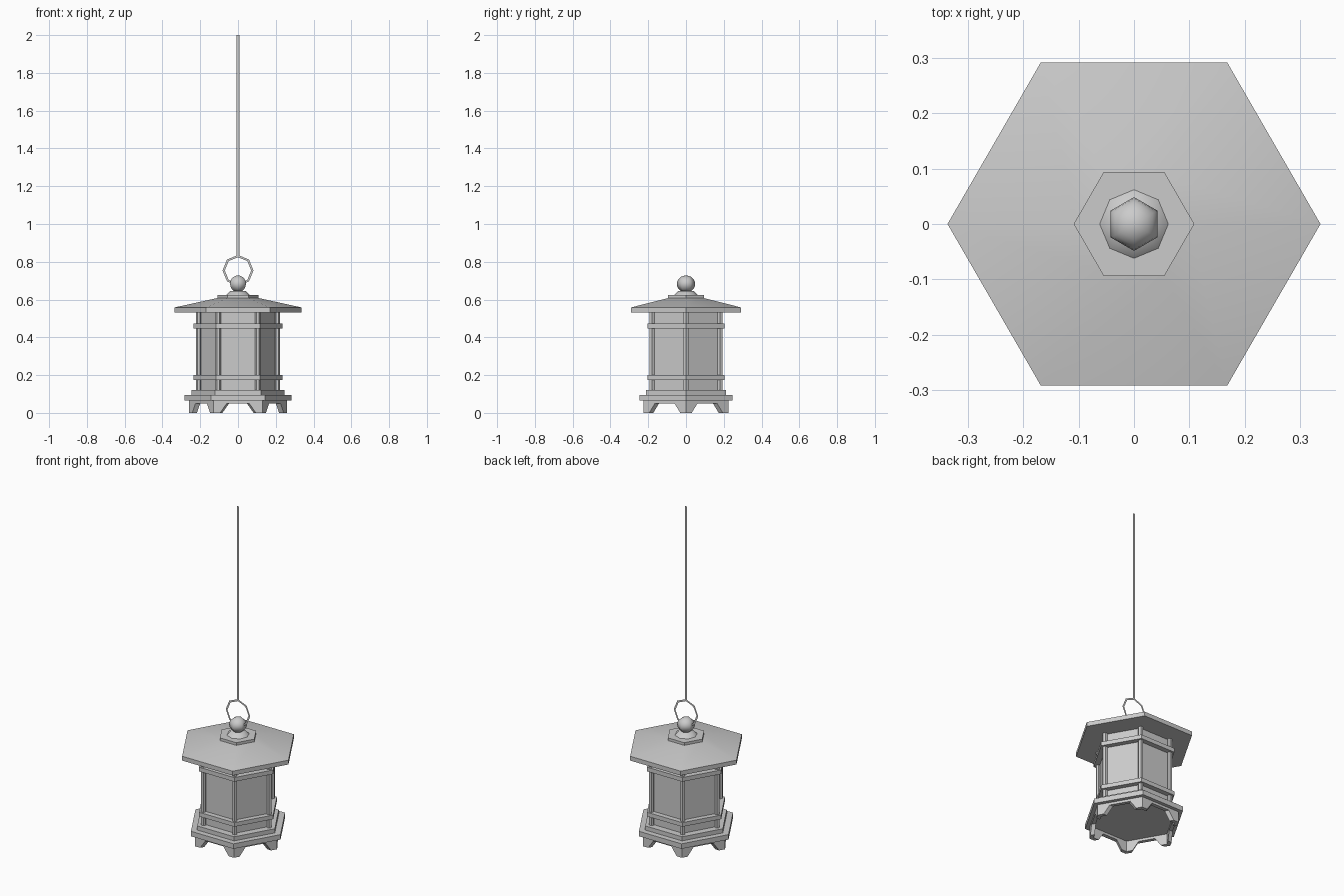
import bpy, bmesh, math
from mathutils import Vector

cube = bpy.data.objects.get("Cube")
if cube:
    bpy.data.objects.remove(cube, do_unlink=True)

grey = bpy.data.materials.new("stone grey")
grey.use_nodes = True
grey.diffuse_color = (0.6, 0.6, 0.6, 1)
grey.node_tree.nodes["Principled BSDF"].inputs["Base Color"].default_value = (0.6, 0.6, 0.6, 1)


def finish(name, bm, smooth_angle=None):
    """Turn a bmesh into a named object with the grey material."""
    mesh = bpy.data.meshes.new(name)
    bm.to_mesh(mesh)
    bm.free()
    mesh.materials.append(grey)
    obj = bpy.data.objects.new(name, mesh)
    bpy.context.collection.objects.link(obj)
    if smooth_angle:
        bpy.ops.object.select_all(action="DESELECT")
        obj.select_set(True)
        bpy.context.view_layer.objects.active = obj
        bpy.ops.object.shade_smooth_by_angle(angle=math.radians(smooth_angle))
    return obj


def add_lathe(bm, profile, sides=6, centre=(0, 0)):
    """Solid of rings (radius, z), first corner on +x, capped at both ends."""
    rings = []
    for r, z in profile:
        angles = [math.tau * i / sides for i in range(sides)]
        rings.append([bm.verts.new((centre[0] + r * math.cos(a),
                                    centre[1] + r * math.sin(a), z)) for a in angles])
    for low, high in zip(rings, rings[1:]):
        for i in range(sides):
            j = (i + 1) % sides
            bm.faces.new((low[i], low[j], high[j], high[i]))
    bm.faces.new(rings[0][::-1])
    bm.faces.new(rings[-1])


def lathe(name, profile, sides=6, smooth_angle=None):
    bm = bmesh.new()
    add_lathe(bm, profile, sides)
    return finish(name, bm, smooth_angle)


def corner(r, i):
    a = math.tau * i / 6
    return Vector((r * math.cos(a), r * math.sin(a), 0))


# Footed skirt: six arched boards meeting at the corners
bm = bmesh.new()
R, DEPTH, TOP = 0.26, 0.025, 0.066
for i in range(6):
    loops = []
    for r in (R, R - DEPTH):
        a, b = corner(r, i), corner(r, i + 1)
        along = (b - a).normalized()
        up = Vector((0, 0, 1))
        half = [(0, 0), (0.035, 0), (0.07, 0.05)]
        pts = [a + along * s + up * z for s, z in half]
        pts += [b - along * s + up * z for s, z in reversed(half)]
        pts += [b + up * TOP, a + up * TOP]
        loops.append([bm.verts.new(p) for p in pts])
    outer, inner = loops
    bm.faces.new(outer)
    bm.faces.new(inner[::-1])
    for k in range(len(outer)):
        m = (k + 1) % len(outer)
        bm.faces.new((outer[m], outer[k], inner[k], inner[m]))
finish("footed_skirt", bm)

# Hexagonal base, body and rails
lathe("base_slab", [(0.284, 0.065), (0.284, 0.095)])
lathe("base_step", [(0.246, 0.095), (0.246, 0.12)])
lathe("body_panels", [(0.2, 0.12), (0.2, 0.535)])
for name, z in (("lower_rail", 0.175), ("upper_rail", 0.447)):
    lathe(name, [(0.235, z), (0.235, z + 0.025)])

# Corner posts
bm = bmesh.new()
for i in range(6):
    add_lathe(bm, [(0.014, 0.12), (0.014, 0.535)], centre=corner(0.208, i)[:2])
finish("corner_posts", bm)

# Roof, cap and finial
lathe("roof", [(0.337, 0.532), (0.337, 0.558), (0.1, 0.61)], smooth_angle=30)
lathe("roof_cap", [(0.109, 0.603), (0.109, 0.624)])
lathe("finial_collar", [(0.062, 0.624), (0.04, 0.646)], sides=8, smooth_angle=50)
bm = bmesh.new()
bmesh.ops.create_uvsphere(bm, u_segments=6, v_segments=10, radius=0.0486)
bmesh.ops.scale(bm, vec=(1, 1, 0.92), verts=bm.verts)
bmesh.ops.translate(bm, vec=(0, 0, 0.683), verts=bm.verts)
finish("finial_ball", bm, 80)

# Flat hanging ring
bm = bmesh.new()
rings = []
for r in (0.082, 0.07):
    rings.append([bm.verts.new((r * math.sin(math.tau * i / 8), 0,
                                0.754 + r * math.cos(math.tau * i / 8))) for i in range(8)])
for i in range(8):
    j = (i + 1) % 8
    bm.faces.new((rings[0][i], rings[0][j], rings[1][j], rings[1][i]))
finish("hanging_ring", bm)

# Flat hanging cord
bm = bmesh.new()
bm.faces.new([bm.verts.new((x, 0, z)) for x, z in
              ((-0.008, 0.83), (0.008, 0.83), (0.008, 2.0), (-0.008, 2.0))])
finish("hanging_cord", bm)
